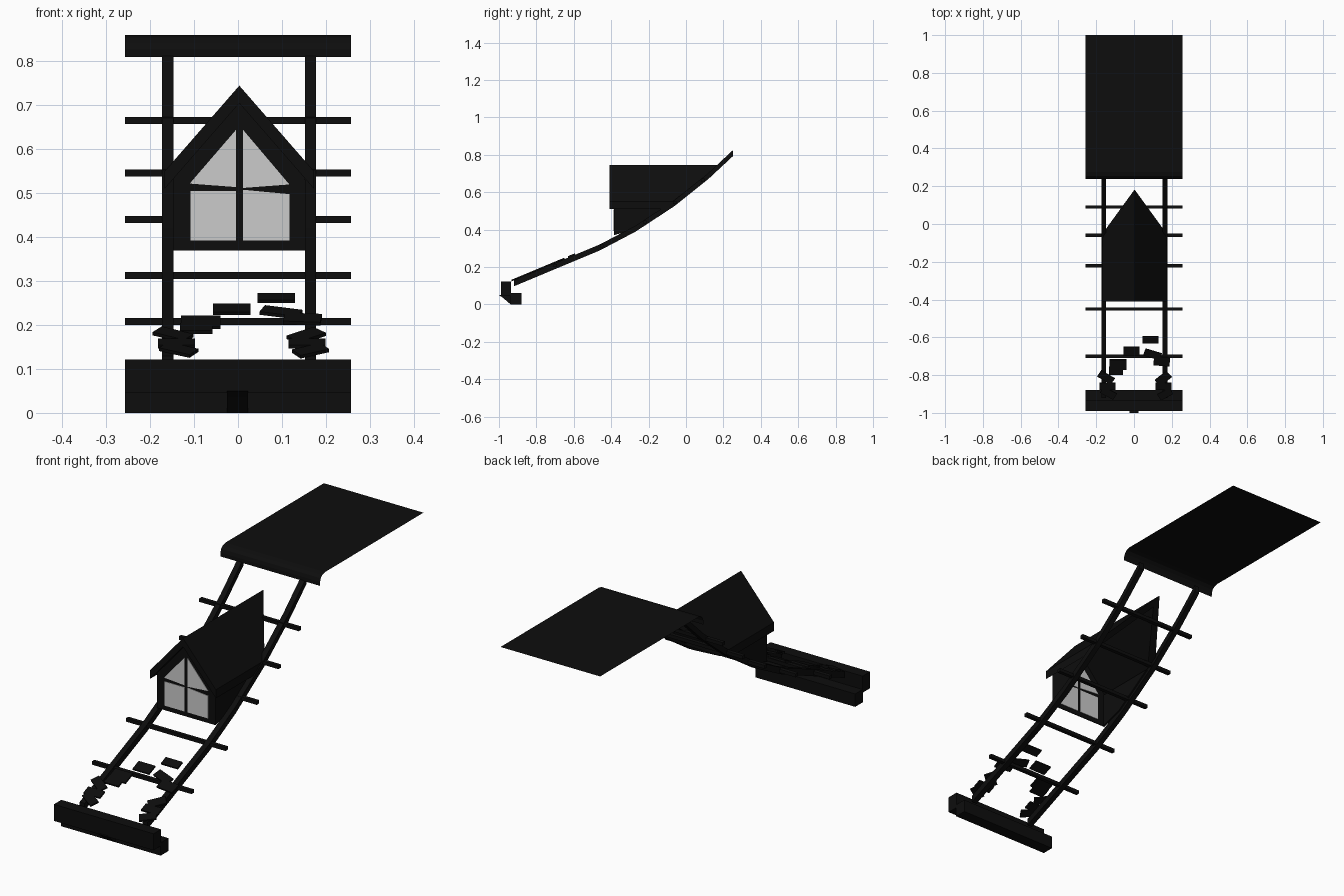
import bpy
import math
from mathutils import Vector, Matrix

cube = bpy.data.objects.get("Cube")
if cube:
    bpy.data.objects.remove(cube)


def material(name, value):
    m = bpy.data.materials.new(name)
    m.use_nodes = True
    m.diffuse_color = (value, value, value, 1)
    bsdf = next(n for n in m.node_tree.nodes if n.type == 'BSDF_PRINCIPLED')
    bsdf.inputs["Base Color"].default_value = (value, value, value, 1)
    return m


BLACK = material("charcoal black", 0.004)
GLASS = material("pale grey glass", 0.6)


def make(name, verts, faces, mat=BLACK):
    me = bpy.data.meshes.new(name)
    me.from_pydata(verts, [], faces)
    me.materials.append(mat)
    ob = bpy.data.objects.new(name, me)
    bpy.context.collection.objects.link(ob)
    return ob


def prism(name, loop_a, loop_b, mat=BLACK):
    """Solid between two matching loops of points."""
    n = len(loop_a)
    faces = [(i, (i + 1) % n, n + (i + 1) % n, n + i) for i in range(n)]
    faces += [tuple(reversed(range(n))), tuple(range(n, 2 * n))]
    return make(name, list(loop_a) + list(loop_b), faces, mat)


def along_x(name, profile, x0, x1):
    return prism(name, [(x0, y, z) for y, z in profile], [(x1, y, z) for y, z in profile])


def along_y(name, profile, y0, y1, mat=BLACK):
    return prism(name, [(x, y0, z) for x, z in profile], [(x, y1, z) for x, z in profile], mat)


def rect(a0, a1, b0, b1):
    return [(a0, b0), (a1, b0), (a1, b1), (a0, b1)]


# Bent slope followed by the rails, bars, tiles and dormer
SLOPE = [(-0.92, 0.113), (-0.46, 0.305), (-0.27, 0.405),
         (-0.064, 0.54), (0.118, 0.685), (0.25, 0.808)]


def interp(v, pts):
    for (a, b), (c, d) in zip(pts, pts[1:]):
        if v <= c:
            break
    return b + (v - a) * (d - b) / (c - a)


def slope_z(y):
    return interp(y, SLOPE)


def slope_y(z):
    return interp(z, [(b, a) for a, b in SLOPE])


# Two long rails
T = 0.016
rail_profile = [(y, z - T) for y, z in SLOPE] + [(y, z + T) for y, z in reversed(SLOPE)]
for side, x in (("right", -0.16), ("left", 0.165)):
    along_x(side + "_rail", rail_profile, x - 0.013, x + 0.013)

# Cross bars
W = 0.257
for i, y in enumerate((-0.70, -0.45, -0.22, -0.06, 0.09)):
    z = slope_z(y) + 0.003
    along_x(f"cross_bar_{i + 1}", rect(y - 0.009, y + 0.009, z - 0.008, z + 0.008), -W, W)

# Stepped foot beam with a small sloped bracket
along_x("foot_beam_front", rect(-0.99, -0.935, 0.045, 0.122), -W, W)
along_x("foot_beam_back", rect(-0.937, -0.88, 0, 0.06), -W, W)
along_x("foot_bracket", [(-1, 0.05), (-0.98, 0.036), (-0.937, 0),
                         (-0.93, 0.05)], -0.025, 0.023)

# Thin top sheet with a rolled front edge
sheet = [(1, 0.86), (0.275, 0.86), (0.255, 0.855), (0.243, 0.843), (0.238, 0.828), (0.237, 0.81)]
make("top_sheet", [(x, y, z) for y, z in sheet for x in (-W, W)],
     [(2 * i, 2 * i + 1, 2 * i + 3, 2 * i + 2) for i in range(len(sheet) - 1)])

# Dormer roof, trimmed to the slope at the back
CX = 0.003
roof = [(-0.17, 0.51), (0, 0.705), (0.17, 0.51), (0.17, 0.55), (0, 0.745), (-0.17, 0.55)]
front = [(CX + x, -0.41, z) for x, z in roof]
back = [(CX + x, slope_y(z), z) for x, z in roof]
make("dormer_roof", front + back,
     [(0, 1, 4, 5), (1, 2, 3, 4), (6, 11, 10, 7), (7, 10, 9, 8)]
     + [(i, i + 6, (i + 1) % 6 + 6, (i + 1) % 6) for i in range(6)])

# Dormer side walls, open underneath
wall = [(-0.385, 0.53), (-0.385, 0.37), (-0.27, 0.405), (-0.08, 0.53)]
for side, s in (("right", -1), ("left", 1)):
    along_x(side + "_dormer_wall", wall, CX + s * 0.151, CX + s * 0.143)

# Dormer gable with four panes
along_y("dormer_gable", [(CX - 0.15, 0.37), (CX + 0.15, 0.37), (CX + 0.15, 0.545),
                         (CX, 0.715), (CX - 0.15, 0.545)], -0.385, -0.381)
panes = {
    "lower_right_pane": [(-0.108, 0.392), (-0.004, 0.392), (-0.004, 0.505), (-0.108, 0.505)],
    "lower_left_pane": [(0.011, 0.392), (0.117, 0.392), (0.117, 0.498), (0.011, 0.508)],
    "upper_right_pane": [(-0.11, 0.522), (-0.004, 0.514), (-0.004, 0.645)],
    "upper_left_pane": [(0.011, 0.512), (0.117, 0.52), (0.011, 0.645)],
}
for name, shape in panes.items():
    along_y(name, shape, -0.387, -0.379, GLASS)

# Loose arc of flat tiles: x, y, turn in degrees, width, depth
tiles = [(0.087, -0.612, 0, 0.086, 0.04), (-0.014, -0.673, 0, 0.085, 0.05),
         (0.098, -0.69, -18, 0.09, 0.04), (0.147, -0.727, -5, 0.085, 0.05),
         (-0.085, -0.745, 0, 0.09, 0.06), (-0.095, -0.778, 0, 0.075, 0.045),
         (-0.148, -0.812, -32, 0.085, 0.04), (0.155, -0.818, 40, 0.08, 0.045),
         (-0.14, -0.86, 0, 0.085, 0.04), (0.157, -0.86, 0, 0.085, 0.04),
         (-0.135, -0.895, -30, 0.08, 0.04), (0.165, -0.9, 30, 0.075, 0.04)]
tilt = Matrix.Rotation(math.atan2(0.192, 0.46), 3, 'X')
for i, (x, y, turn, w, d) in enumerate(tiles):
    m = tilt @ Matrix.Rotation(math.radians(turn), 3, 'Z')
    centre = Vector((x, y, slope_z(y) + 0.02))
    loops = [[centre + m @ Vector((a, b, h)) for a, b in rect(-w / 2, w / 2, -d / 2, d / 2)]
             for h in (-0.004, 0.004)]
    prism(f"tile_{i + 1}", *loops)

# Consistent outward normals
import bmesh
for ob in bpy.context.collection.objects:
    if ob.type == 'MESH':
        bm = bmesh.new()
        bm.from_mesh(ob.data)
        bmesh.ops.recalc_face_normals(bm, faces=bm.faces)
        bm.to_mesh(ob.data)
        bm.free()
